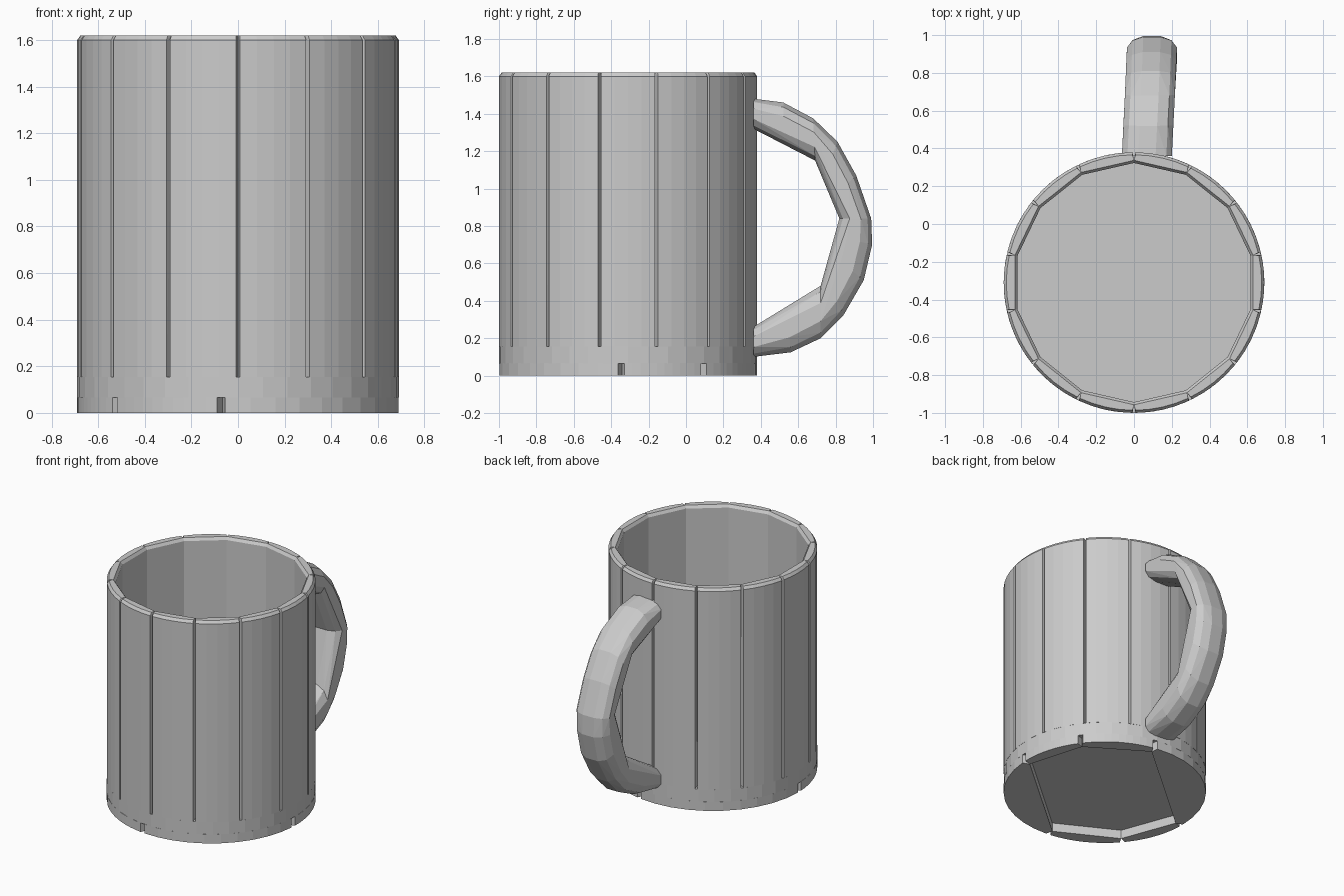
import bpy, bmesh
from math import sin, cos, pi, radians, copysign
from mathutils import Vector

cube = bpy.data.objects.get("Cube")
if cube:
    bpy.data.objects.remove(cube)

CENTRE_Y = -0.31
RADIUS = 0.69

grey = bpy.data.materials.new("light grey")
grey.use_nodes = True
colour = (0.6, 0.6, 0.6, 1)
grey.diffuse_color = colour
grey.node_tree.nodes["Principled BSDF"].inputs["Base Color"].default_value = colour


def hull(name, points):
    """Flat shaded convex solid around the points."""
    bm = bmesh.new()
    verts = [bm.verts.new(p) for p in points]
    res = bmesh.ops.convex_hull(bm, input=verts)
    junk = {g for g in res["geom_interior"] + res["geom_unused"]
            if isinstance(g, bmesh.types.BMVert)}
    bmesh.ops.delete(bm, geom=list(junk), context="VERTS")
    bmesh.ops.dissolve_limit(bm, angle_limit=0.01, verts=bm.verts, edges=bm.edges)
    bmesh.ops.recalc_face_normals(bm, faces=bm.faces)
    mesh = bpy.data.meshes.new(name)
    bm.to_mesh(mesh)
    bm.free()
    mesh.materials.append(grey)
    obj = bpy.data.objects.new(name, mesh)
    bpy.context.collection.objects.link(obj)
    return obj


def polar(r, angle, z):
    return Vector((r * cos(angle), CENTRE_Y + r * sin(angle), z))


def stave(name, a0, a1, inner, levels, gap, steps):
    """Wall piece: curved outside, straight inside; levels are (z, inset)."""
    points = []
    for z, inset in levels:
        for i in range(steps + 1):
            a = a0 + gap + (a1 - a0 - 2 * gap) * i / steps
            points.append(polar(RADIUS - inset, a, z))
        points += [polar(inner + inset, a, z) for a in (a0, a1)]
    hull(name, points)


# Cup wall with a softened rim
STAVES = 14
for k in range(STAVES):
    a = pi / 2 + 2 * pi * k / STAVES
    stave("wall_panel", a, a + 2 * pi / STAVES, 0.633,
          [(0.155, 0), (1.6, 0), (1.62, 0.014)], 0.012, 4)

# Floor of the cup
hull("floor", [polar(RADIUS, 2 * pi * i / 40, z) for i in range(40) for z in (0.065, 0.155)])

# Foot ring around a recessed underside
seams = [-3, 36, 80, 181, 220, 264]
for a, b in zip(seams, seams[1:] + [357]):
    stave("foot_ring", radians(a), radians(b), 0.64, [(0, 0), (0.066, 0)], 0.025, 10)


# Handle: outer edge points and straight inner edges, as (y, z)
def handle_part(name, outer, inner0, inner1):
    points = []
    for i, o in enumerate(outer):
        o = Vector(o)
        inn = Vector(inner0).lerp(Vector(inner1), i / (len(outer) - 1))
        mid, half = (o + inn) / 2, (o - inn) / 2
        x = 0.07 + 0.05 * (mid.x - 0.4)
        for j in range(12):
            t = 2 * pi * (j + 0.5) / 12
            c, s = [copysign(abs(v) ** 0.8, v) for v in (cos(t), sin(t))]
            p = mid + half * s * 1.03
            points.append((x + 0.136 * c, p.x, p.y))
    hull(name, points)


handle_part("handle_top", [(0.36, 1.48), (0.52, 1.46), (0.68, 1.375)],
            (0.36, 1.32), (0.69, 1.15))
handle_part("handle_upper", [(0.68, 1.375), (0.81, 1.25), (0.91, 1.07), (0.99, 0.84)],
            (0.69, 1.15), (0.82, 0.84))
handle_part("handle_lower", [(0.99, 0.84), (0.995, 0.7), (0.95, 0.51), (0.84, 0.32), (0.72, 0.2)],
            (0.82, 0.84), (0.72, 0.48))
handle_part("handle_bottom", [(0.72, 0.2), (0.56, 0.125), (0.36, 0.1)],
            (0.72, 0.48), (0.36, 0.26))
